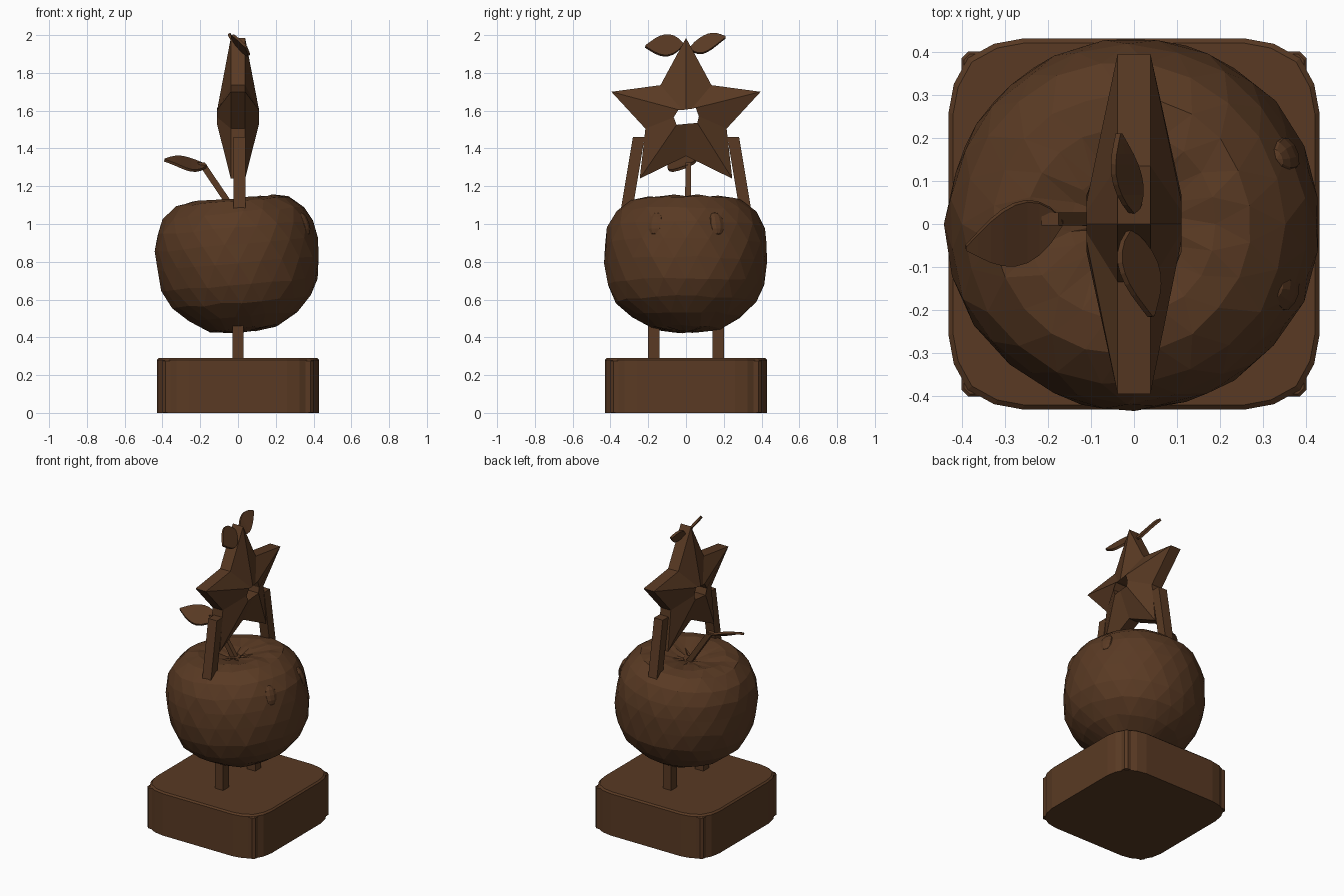
import bpy, bmesh, math, random
from mathutils import Vector, Matrix

if "Cube" in bpy.data.objects:
    bpy.data.objects.remove(bpy.data.objects["Cube"])

random.seed(4)
wood = bpy.data.materials.new("brown")
wood.diffuse_color = (0.1, 0.042, 0.017, 1)
wood.use_nodes = True
wood.node_tree.nodes["Principled BSDF"].inputs["Base Color"].default_value = wood.diffuse_color


def finish(name, bm):
    bmesh.ops.recalc_face_normals(bm, faces=bm.faces)
    me = bpy.data.meshes.new(name)
    bm.to_mesh(me)
    bm.free()
    ob = bpy.data.objects.new(name, me)
    bpy.context.collection.objects.link(ob)
    me.materials.append(wood)
    return ob


def loft(bm, rings, cap=True, closed=False):
    """Skin a list of equal-length point rings."""
    vs = [[bm.verts.new(p) for p in r] for r in rings]
    n = len(vs[0])
    pairs = list(zip(vs, vs[1:])) + ([(vs[-1], vs[0])] if closed else [])
    for a, b in pairs:
        for i in range(n):
            j = (i + 1) % n
            bm.faces.new((a[i], a[j], b[j], b[i]))
    if cap:
        bm.faces.new(vs[0])
        bm.faces.new(vs[-1])


def bar(name, a, b, wx, wy):
    """Square bar with level ends, running from a to b."""
    bm = bmesh.new()
    corners = [(-1, -1), (1, -1), (1, 1), (-1, 1)]
    loft(bm, [[(p[0] + sx * wx / 2, p[1] + sy * wy / 2, p[2]) for sx, sy in corners]
              for p in (a, b)])
    return finish(name, bm)


def leaf(name, base, tip, side, bend):
    """Pointed, gently arched leaf; side is the half-width vector."""
    base, tip, side = Vector(base), Vector(tip), Vector(side)
    bm = bmesh.new()
    steps, rows = 8, []
    for k in range(steps + 1):
        t = k / steps
        w = math.sin(math.pi * t ** 0.85) ** 0.9 if 0 < k < steps else 0.06
        c = base.lerp(tip, t) + Vector((0, 0, bend * math.sin(2 * math.pi * t)))
        rows.append([bm.verts.new(c + side * w * s) for s in (-1, 0, 1)])
    for a, b in zip(rows, rows[1:]):
        for i in range(2):
            bm.faces.new((a[i], a[i + 1], b[i + 1], b[i]))
    ob = finish(name, bm)
    mod = ob.modifiers.new("thickness", "SOLIDIFY")
    mod.thickness = 0.014
    mod.offset = 0


# Plinth: rounded block with narrow corner ridges
def block(name, corner, z0, z1, lip):
    bm = bmesh.new()
    quads = [Matrix.Rotation(math.pi / 2 * q, 3, 'Z') @ Vector((x, y, 0))
             for q in range(4) for x, y in corner]
    big = max(x for x, y in corner)
    s = (big - lip) / big
    loft(bm, [[(p.x * k, p.y * k, z) for p in quads]
              for k, z in ((1, z0), (1, z1 - lip), (s, z1))])
    finish(name, bm)


block("plinth", [(0.43, 0.26), (0.418, 0.325), (0.385, 0.385), (0.325, 0.418),
                 (0.26, 0.43)], 0, 0.29, 0.01)
block("plinth_corner_ridges", [(0.40, 0.385), (0.385, 0.40)], 0.003, 0.28, 0.005)

# Legs and raised arms
for s, side in ((-1, "left"), (1, "right")):
    bar("leg_" + side, (0, s * 0.17, 0.28), (0, s * 0.17, 0.52), 0.06, 0.06)
    bar("arm_" + side, (0.008, s * 0.32, 1.04), (0.008, s * 0.25, 1.46), 0.064, 0.062)

# Fruit body: tilted faceted lathe with a shallow dimple
profile = [(0.06, -0.37), (0.18, -0.355), (0.29, -0.29), (0.37, -0.215), (0.415, -0.12),
           (0.432, -0.01), (0.43, 0.09), (0.415, 0.18), (0.375, 0.26), (0.30, 0.32),
           (0.22, 0.335), (0.12, 0.315), (0.04, 0.295)]
tilt = Matrix.Rotation(math.radians(-5), 3, 'Y')
bm = bmesh.new()
seg, rings = 22, []
for i, (r, h) in enumerate(profile):
    ring = []
    for k in range(seg):
        a = 2 * math.pi * (k + 0.5 * (i % 2)) / seg
        j = 1 + random.uniform(-0.012, 0.012)
        p = Vector((r * j * math.cos(a), r * j * math.sin(a),
                    h + random.uniform(-0.006, 0.006)))
        ring.append(tilt @ p + Vector((0, 0, 0.80)))
    rings.append(ring)
loft(bm, rings)
bmesh.ops.triangulate(bm, faces=bm.faces)
finish("fruit_body", bm)

# Oval eyes, almost flush with the body
for s, side in ((-1, "left"), (1, "right")):
    bm = bmesh.new()
    bmesh.ops.create_uvsphere(bm, u_segments=10, v_segments=6, radius=1)
    m = (Matrix.Translation((0.35, s * 0.16, 1.0))
         @ Matrix.Rotation(s * 0.4, 4, 'Z') @ Matrix.Rotation(-0.35, 4, 'Y')
         @ Matrix.Diagonal((0.025, 0.045, 0.065, 1)))
    bmesh.ops.transform(bm, matrix=m, verts=bm.verts)
    finish("eye_" + side, bm)

# Stem and its leaf
bar("stem", (-0.015, 0.01, 1.06), (-0.195, 0.012, 1.325), 0.04, 0.03)
leaf("stem_leaf", (-0.165, 0.005, 1.305), (-0.39, -0.055, 1.338), (0, 0.072, 0.03), -0.006)

# Star: bulging on both faces, with an open mouth through the middle
half = [(0, 1.985), (0.135, 1.735), (0.395, 1.70), (0.215, 1.505), (0.245, 1.24), (0, 1.36)]
outline = half + [(-y, z) for y, z in half[-2:0:-1]]
mouth = [(0, 1.606), (0.03, 1.61), (0.052, 1.615), (0.068, 1.57), (0.06, 1.535),
         (0, 1.53), (-0.05, 1.525), (-0.065, 1.565), (-0.04, 1.605), (-0.02, 1.603)]
bm = bmesh.new()


def ring(pts, x):
    return [(x, y, z) for y, z in pts]


loft(bm, [ring(outline, 0.038), ring(mouth, 0.11), ring(mouth, -0.11),
          ring(outline, -0.038)], cap=False, closed=True)
finish("star", bm)

# Twin leaves on the star tip
leaf("star_leaf_right", (0.0, 0.02, 1.93), (-0.035, 0.21, 1.988), (-0.03, 0, 0.045), -0.004)
leaf("star_leaf_left", (-0.01, -0.015, 1.95), (0.04, -0.215, 1.94), (-0.042, 0, 0.055), 0.0)
